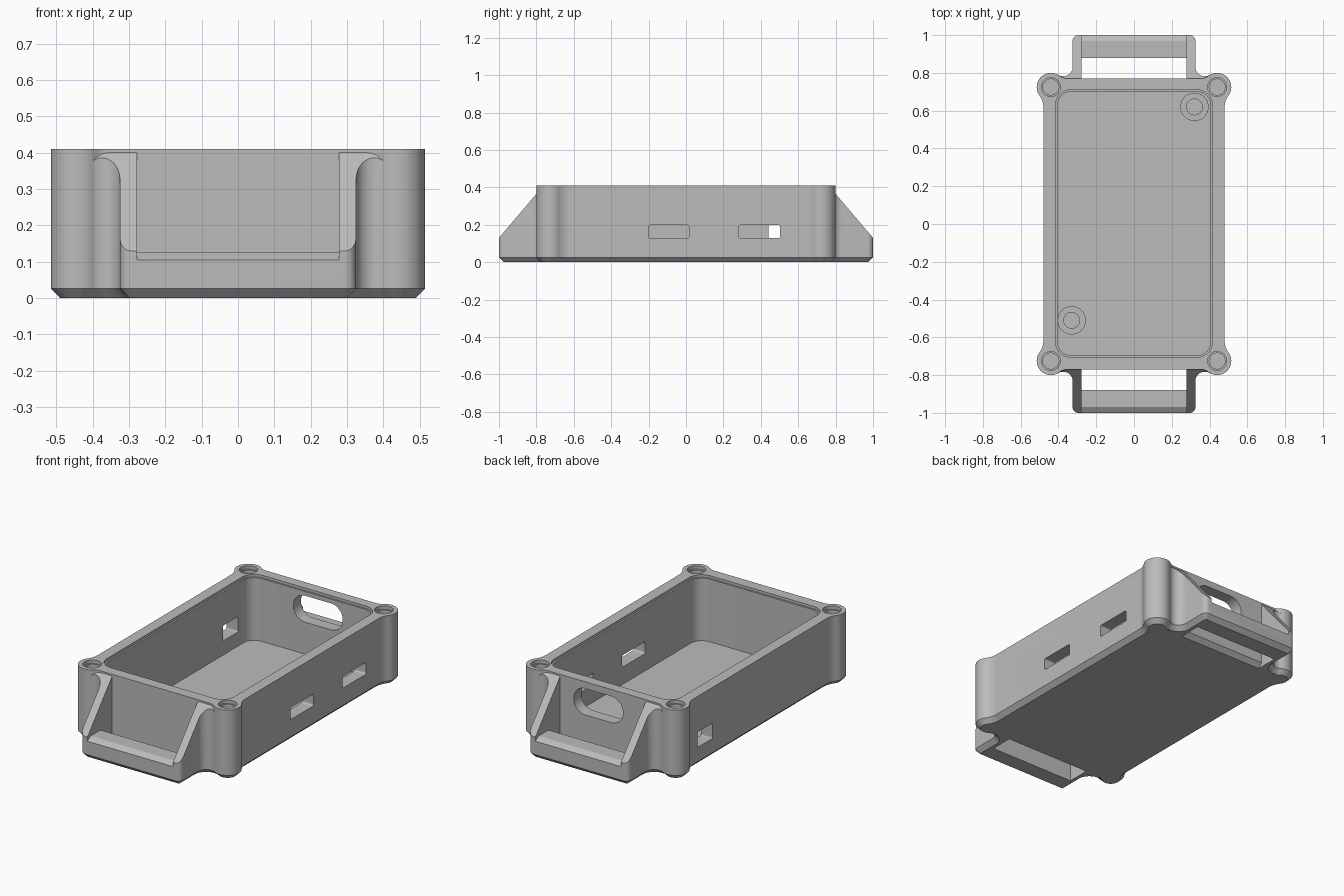
import bpy
import bmesh
from math import sin, cos, radians

old = bpy.data.objects.get("Cube")
if old:
    bpy.data.objects.remove(old, do_unlink=True)

HEIGHT, CHAMFER = 0.41, 0.026
BOSS_X, BOSS_Y, BOSS_R = 0.44, 0.725, 0.075

grey = bpy.data.materials.new("light grey plastic")
grey.use_nodes = True
grey.diffuse_color = (0.5, 0.5, 0.5, 1)
grey.node_tree.nodes["Principled BSDF"].inputs["Base Color"].default_value = (0.5, 0.5, 0.5, 1)


def arc(cx, cy, r, a0, a1, n=10):
    steps = [radians(a0 + (a1 - a0) * i / n) for i in range(n + 1)]
    return [(cx + r * cos(a), cy + r * sin(a)) for a in steps]


def circle(cx, cy, r, n=40):
    return arc(cx, cy, r, 0, 360, n)[:-1]


def rounded(x0, x1, y0, y1, r):
    return (arc(x1 - r, y1 - r, r, 0, 90) + arc(x0 + r, y1 - r, r, 90, 180)
            + arc(x0 + r, y0 + r, r, 180, 270) + arc(x1 - r, y0 + r, r, 270, 360))


def inset(pts, d):
    """Move a counter-clockwise outline inward by d."""
    out = []
    for i, (x, y) in enumerate(pts):
        normals = []
        for (ax, ay), (bx, by) in ((pts[i - 1], (x, y)), ((x, y), pts[(i + 1) % len(pts)])):
            length = ((bx - ax) ** 2 + (by - ay) ** 2) ** 0.5
            normals.append(((by - ay) / length, (ax - bx) / length))
        (ax, ay), (bx, by) = normals
        k = d / (1 + ax * bx + ay * by)
        out.append((x - (ax + bx) * k, y - (ay + by) * k))
    return out


def prism(name, pts, lo, hi, axis="z", chamfer=0):
    """Extrude an outline along an axis, with an optional chamfer at the low end."""
    place = {"z": lambda a, b, c: (a, b, c),
             "x": lambda a, b, c: (c, a, b),
             "y": lambda a, b, c: (a, c, b)}[axis]
    layers = [(pts, lo), (pts, hi)]
    if chamfer:
        layers = [(inset(pts, chamfer), lo), (pts, lo + chamfer), (pts, hi)]
    bm = bmesh.new()
    rings = [[bm.verts.new(place(a, b, c)) for a, b in ring] for ring, c in layers]
    for low, high in zip(rings, rings[1:]):
        for i in range(len(pts)):
            j = (i + 1) % len(pts)
            bm.faces.new((low[i], low[j], high[j], high[i]))
    bm.faces.new(rings[0][::-1])
    bm.faces.new(rings[-1])
    bmesh.ops.recalc_face_normals(bm, faces=bm.faces)
    mesh = bpy.data.meshes.new(name)
    bm.to_mesh(mesh)
    bm.free()
    mesh.materials.append(grey)
    obj = bpy.data.objects.new(name, mesh)
    bpy.context.collection.objects.link(obj)
    return obj


def activate(obj):
    bpy.ops.object.select_all(action="DESELECT")
    obj.select_set(True)
    bpy.context.view_layer.objects.active = obj


def cut(obj, *cutter):
    tool = prism("cutter", *cutter)
    tool.hide_render = True
    activate(obj)
    mod = obj.modifiers.new("cut", "BOOLEAN")
    mod.operation = "DIFFERENCE"
    mod.solver = "EXACT"
    mod.object = tool
    bpy.ops.object.modifier_apply(modifier=mod.name)
    bpy.data.objects.remove(tool, do_unlink=True)


def smooth(obj):
    activate(obj)
    bpy.ops.object.shade_smooth_by_angle(angle=radians(30))


# Case body: straight walls blended into four round screw bosses
quarter = (arc(0.58, 0.62, 0.1, 180, 143.13)
           + arc(BOSS_X, BOSS_Y, BOSS_R, -36.87, 129, 24)[1:]
           + arc(0.355, 0.83, 0.06, 309, 270)[1:])
outline = (quarter + [(-x, y) for x, y in quarter[::-1]]
           + [(-x, -y) for x, y in quarter] + [(x, -y) for x, y in quarter[::-1]])
body = prism("case_body", outline, 0, HEIGHT, "z", CHAMFER)

# Cavity and the shallow step around its rim
cut(body, rounded(-0.405, 0.405, -0.695, 0.7, 0.07), 0.027, 0.6)
cut(body, rounded(-0.415, 0.415, -0.705, 0.71, 0.08), HEIGHT - 0.015, 0.6)

# Screw holes with a wider mouth
for sx in (-1, 1):
    for sy in (-1, 1):
        cut(body, circle(sx * BOSS_X, sy * BOSS_Y, 0.042), 0.1, 0.6)
        cut(body, circle(sx * BOSS_X, sy * BOSS_Y, 0.05), HEIGHT - 0.02, 0.6)

# Side slots and the oblong end opening
cut(body, rounded(-0.2, 0.015, 0.128, 0.198, 0.01), 0.3, 0.6, "x")
cut(body, rounded(0.283, 0.503, 0.128, 0.198, 0.01), 0.3, 0.6, "x")
cut(body, rounded(0.44, 0.58, 0.11, 0.2, 0.006), -0.6, -0.3, "x")
cut(body, rounded(-0.13, 0.19, 0.215, 0.37, 0.075), 0.6, 0.85, "y")
smooth(body)

# Strap handles: sloped arms flaring into the bosses, joined by a low bar
half = ([(0.385, 0.715)] + arc(0.375, 0.832, 0.05, 301.3, 180)
        + arc(0.295, 0.97, 0.03, 0, 90, 6))
handle = prism("strap_handles", half + [(-x, y) for x, y in half[::-1]],
               0, HEIGHT - 0.001, "z", CHAMFER)
cut(handle, [(0.7, 0.4825), (1.1, 0.0125), (1.1, 0.6), (0.7, 0.6)], -0.6, 0.6, "x")
cut(handle, [(0.69, -0.1), (0.88, -0.1), (0.88, 0.125), (0.97, 0.125),
             (1.03, 0.085), (1.03, 0.7), (0.69, 0.7)], -0.278, 0.278, "x")
activate(handle)
mirror = handle.modifiers.new("mirror", "MIRROR")
mirror.use_axis = (False, True, False)
bpy.ops.object.modifier_apply(modifier=mirror.name)
smooth(handle)

# Two board standoffs on the floor
for name, x, y in (("back_standoff", 0.32, 0.62), ("front_standoff", -0.33, -0.51)):
    post = prism(name, circle(x, y, 0.075), 0.02, 0.09)
    cut(post, circle(x, y, 0.042), 0.03, 0.2)
    smooth(post)
